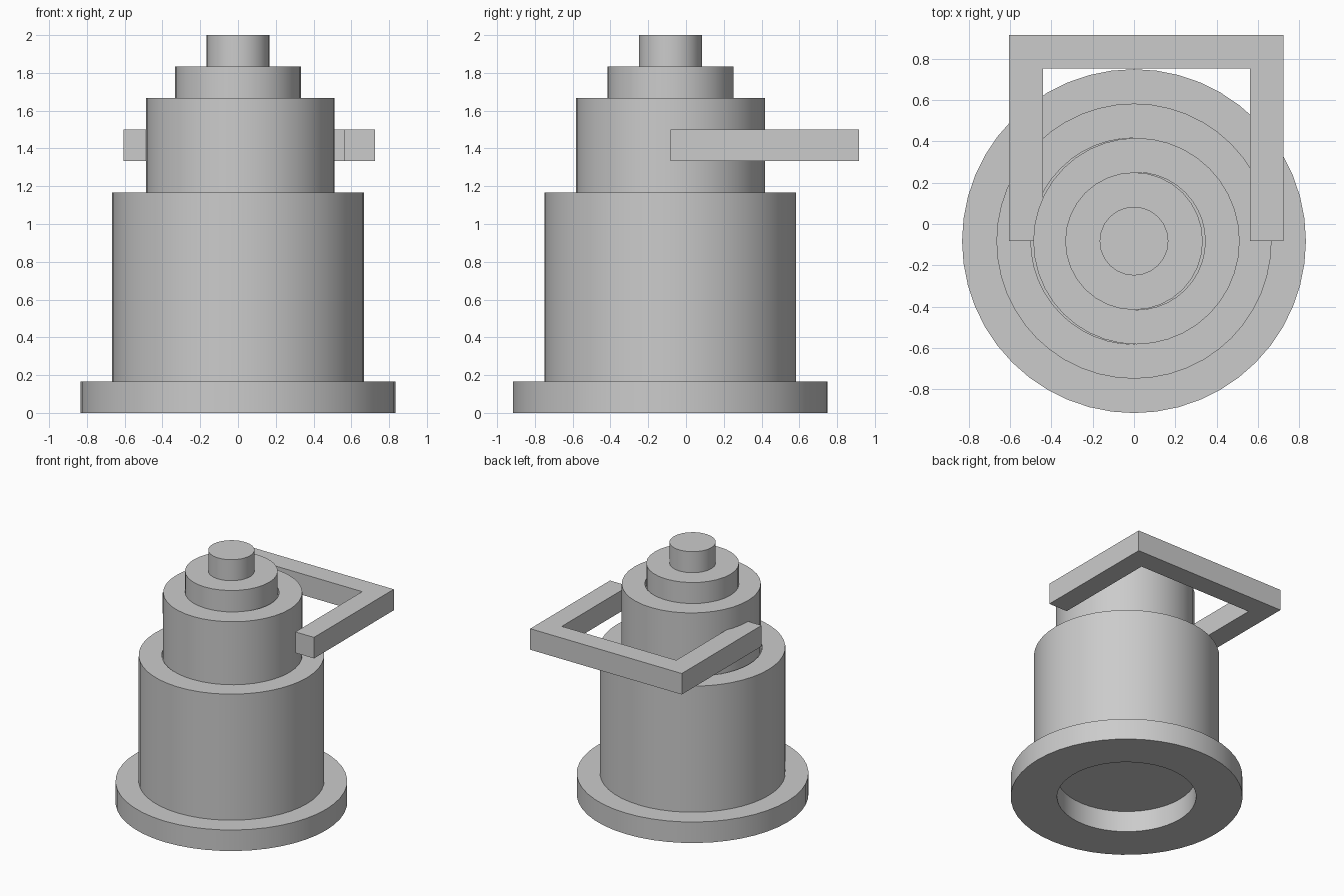
import bpy
import bmesh
from math import cos, sin, tau

if "Cube" in bpy.data.objects:
    bpy.data.objects.remove(bpy.data.objects["Cube"], do_unlink=True)

grey = bpy.data.materials.new("plain_grey")
grey.use_nodes = True
colour = (0.6, 0.6, 0.6, 1)
grey.diffuse_color = colour
grey.node_tree.nodes["Principled BSDF"].inputs["Base Color"].default_value = colour

AXIS_Y = -0.083
STEP = 1 / 6


def make_object(name, bm):
    bmesh.ops.recalc_face_normals(bm, faces=bm.faces)
    mesh = bpy.data.meshes.new(name)
    bm.to_mesh(mesh)
    bm.free()
    mesh.materials.append(grey)
    obj = bpy.data.objects.new(name, mesh)
    bpy.context.collection.objects.link(obj)
    return obj


def turned(name, profile, sides, x=0, closed=False):
    """Spin (radius, height) points round a vertical axis."""
    bm = bmesh.new()
    rings = [[bm.verts.new((x + r * cos(tau * i / sides),
                            AXIS_Y + r * sin(tau * i / sides), z))
              for i in range(sides)] for r, z in profile]
    pairs = list(zip(rings, rings[1:]))
    if closed:
        pairs.append((rings[-1], rings[0]))
    else:
        bm.faces.new(rings[0])
        bm.faces.new(rings[-1])
    for low, high in pairs:
        for i in range(sides):
            j = (i + 1) % sides
            bm.faces.new((low[i], low[j], high[j], high[i]))
    obj = make_object(name, bm)
    bpy.ops.object.select_all(action='DESELECT')
    obj.select_set(True)
    bpy.context.view_layer.objects.active = obj
    bpy.ops.object.shade_smooth_by_angle()


def tier(name, radius, low, high, sides, x=0, socket=None):
    """A solid drum, with an optional shallow socket for the drum above."""
    profile = [(radius, low), (radius, high)]
    if socket:
        profile += [(socket, high), (socket, high - 0.05)]
    turned(name, profile, sides, x)


# Flat ring foot, open underneath
turned("base_ring", [(5 * STEP, 0), (5 * STEP, STEP), (3 * STEP, STEP), (3 * STEP, 0)],
       48, closed=True)

# Stacked drums; the upper body sits slightly off centre
tier("lower_body", 4 * STEP, STEP, 7 * STEP, 48, socket=3 * STEP)
tier("upper_body", 3 * STEP, 7 * STEP - 0.05, 10 * STEP, 40, x=0.012, socket=2 * STEP)
tier("cap", 2 * STEP, 10 * STEP - 0.05, 11 * STEP, 32)
tier("top_knob", STEP, 11 * STEP, 2, 24)

# Square U-shaped handle reaching behind the body
left, right, front, back, bar = -0.605, 0.725, -0.083, 0.917, 0.163
outline = [(left, front), (left + bar, front), (left + bar, back - bar),
           (right - bar, back - bar), (right - bar, front), (right, front),
           (right, back), (left, back)]
bm = bmesh.new()
face = bm.faces.new([bm.verts.new((x, y, 8 * STEP)) for x, y in outline])
grown = bmesh.ops.extrude_face_region(bm, geom=[face])["geom"]
top = [v for v in grown if isinstance(v, bmesh.types.BMVert)]
bmesh.ops.translate(bm, verts=top, vec=(0, 0, STEP))
make_object("handle", bm)
